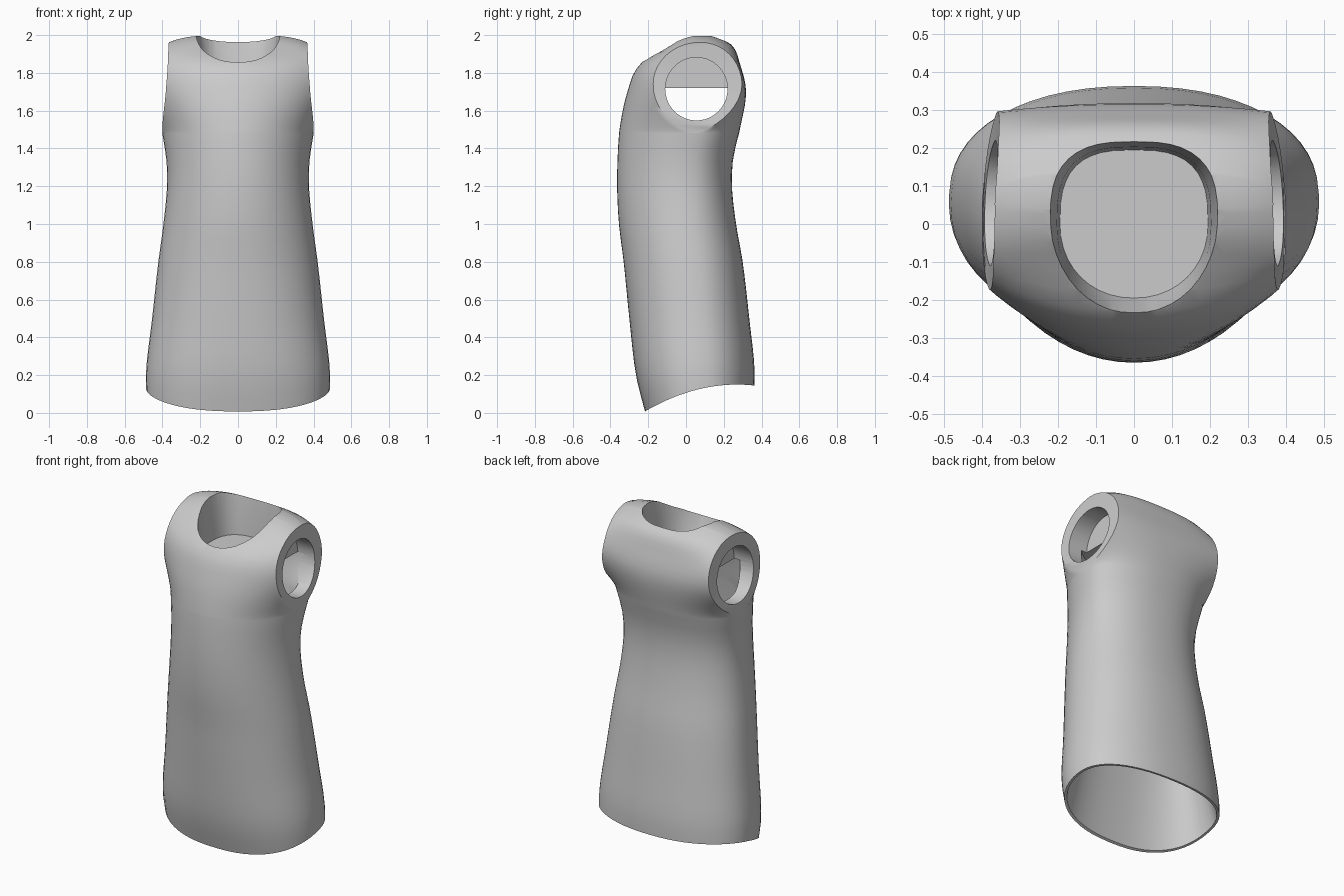
import bpy, bmesh
from math import sin, cos, asin, pi

cube = bpy.data.objects.get("Cube")
if cube:
    bpy.data.objects.remove(cube, do_unlink=True)

fabric = bpy.data.materials.new("grey_fabric")
fabric.use_nodes = True
GREY = (0.6, 0.6, 0.6, 1)
fabric.diffuse_color = GREY
fabric.node_tree.nodes["Principled BSDF"].inputs["Base Color"].default_value = GREY

# Body profile: height, half width, front y, back y, side y
PROFILE = [
    (0.0, .475, -.215, .345, .08), (.2, .488, -.265, .364, .07),
    (.5, .455, -.30, .335, .05), (.8, .422, -.33, .30, .02),
    (1.0, .395, -.355, .265, .0), (1.2, .376, -.365, .243, .0),
    (1.35, .38, -.362, .25, .02), (1.5, .402, -.352, .285, .05),
    (1.7, .387, -.31, .318, .07), (1.85, .377, -.24, .285, .07),
    (1.95, .372, -.075, .24, .07), (2.0, .367, .03, .14, .07),
]
SIDE = 14
YOKE_Z, YOKE_R, YOKE_DEPTH = 1.74, .26, .245


def profile(z):
    """Smooth interpolation of the body profile."""
    z = min(max(z, 0), 2)
    i = 0
    while i < len(PROFILE) - 2 and z > PROFILE[i + 1][0]:
        i += 1

    def slope(k, c):
        a, b = PROFILE[max(k - 1, 0)], PROFILE[min(k + 1, len(PROFILE) - 1)]
        return (b[c] - a[c]) / (b[0] - a[0])
    p, q = PROFILE[i], PROFILE[i + 1]
    h = q[0] - p[0]
    t = (z - p[0]) / h
    out = []
    for c in range(1, 5):
        d = (q[c] - p[c]) / h
        bend = (1 - t) * (slope(i, c) - d) - t * (slope(i + 1, c) - d)
        out.append(p[c] + h * t * (d + (1 - t) * bend))
    return out


def arc(w, flat, depth, power, t):
    """Rounded curve from the armhole edge (t=0) to the centre line (t=1)."""
    start = asin((flat / depth) ** (1 / power))
    a = start + (pi / 2 - start) * t
    return w * (max(cos(a), 0) / cos(start)) ** power, depth * sin(a) ** power


def section(z, k, inset):
    """Point k of the right half section, from back centre to front centre."""
    w, front, back, mid = profile(z)
    u = (z - YOKE_Z) / YOKE_R
    flat = YOKE_DEPTH * max(1 - u * u, 0) ** (.72 if u < 0 else .5)
    flat = max(flat - inset, .015)
    w -= inset
    if k <= SIDE:
        depth = max(back - inset - mid, flat * .92 + .005)
        x, y = arc(w - .1 * flat, flat * .92, depth, .9, 1 - k / SIDE)
        return x, mid + y
    depth = max(mid - front - inset, flat + .005)
    power = .85 + .15 * min(max(z, 0), 1)
    x, y = arc(w - .02 * flat, flat, depth, power, (k - SIDE - 1) / SIDE)
    return x, mid - y


def ring(level, inset):
    """One closed loop; levels up to 1 rise from the hem, then cross the yoke."""
    base = YOKE_Z - YOKE_R
    half = []
    for k in range(2 * SIDE + 2):
        if level <= 1:
            hem = .1
            for _ in range(6):
                hem = .15 - .6 * (.27 - section(hem, k, inset)[1]) ** 2
            z = hem + (base - hem) * level
        else:
            shrink = inset * 1.75
            z = YOKE_Z - shrink - (YOKE_R - shrink) * cos(pi * (level - 1))
        x, y = section(z, k, inset)
        drop = min(max((z - YOKE_Z) / YOKE_R, 0), 1)
        half.append((x, y, z - .04 * drop * (x / .37) ** 4))
    return half + [(-x, y, z) for x, y, z in half[-2:0:-1]]


def loft(bm, rings):
    loops = [[bm.verts.new(p) for p in r] for r in rings]
    for a, b in zip(loops, loops[1:]):
        for i in range(len(a)):
            j = (i + 1) % len(a)
            bm.faces.new((a[i], a[j], b[j], b[i]))
    return loops


def shoulder_cap(bm, loop):
    """Close the top of a body loop with strips running front to back."""
    n, last = len(loop), 2 * SIDE + 1
    for sign in (1, -1):
        for k in range(SIDE):
            quad = (k, k + 1, last - k - 1, last - k)
            bm.faces.new([loop[sign * i % n] for i in quad])


def finish(name, bm):
    bmesh.ops.remove_doubles(bm, verts=bm.verts, dist=1e-5)
    bmesh.ops.recalc_face_normals(bm, faces=bm.faces)
    mesh = bpy.data.meshes.new(name)
    bm.to_mesh(mesh)
    bm.free()
    mesh.materials.append(fabric)
    obj = bpy.data.objects.new(name, mesh)
    bpy.context.collection.objects.link(obj)
    return obj


def activate(obj):
    bpy.ops.object.select_all(action='DESELECT')
    obj.select_set(True)
    bpy.context.view_layer.objects.active = obj


def cutter(name, rings):
    """Closed loft used to open the body."""
    bm = bmesh.new()
    ends = loft(bm, rings)
    bm.faces.new(ends[0])
    bm.faces.new(ends[-1])
    obj = finish(name, bm)
    obj.hide_render = True
    return obj


# Dress body: outer wall and lining joined around a thin hem
levels = [i / 18 for i in range(18)] + [1 + i / 20 for i in range(21)]
outer = [ring(v, 0) for v in levels]
lining = [ring(v, .015 + .065 * min(v, 1)) for v in levels]
bm = bmesh.new()
loops = loft(bm, lining[::-1] + outer)
shoulder_cap(bm, loops[0])
shoulder_cap(bm, loops[-1])
dress = finish("dress_body", bm)

# Armhole cutters: one short tube through each shoulder
turn = [2 * pi * i / 40 for i in range(40)]
cutters = [cutter(name, [[(x * side, .055 + .165 * cos(a), 1.715 + .167 * sin(a))
                          for a in turn] for x in (.25, .6)])
           for name, side in (("left_armhole_cutter", 1), ("right_armhole_cutter", -1))]


# Neck cutter: flared opening, squarer at the back and longer at the front
def neck_loop(z, r, front):
    pts = []
    for a in turn:
        c, s = cos(a), sin(a)
        p = .7 if s > 0 else .95
        pts.append((r * abs(c) ** p * (1 if c > 0 else -1),
                    abs(s) ** p * (r if s > 0 else -front), z))
    return pts


cutters.append(cutter("neck_cutter", [
    neck_loop(1.74, .195, .195), neck_loop(1.86, .203, .235), neck_loop(2.1, .235, .26)]))

for tool in cutters:
    activate(dress)
    mod = dress.modifiers.new("opening", 'BOOLEAN')
    mod.operation = 'DIFFERENCE'
    mod.solver = 'EXACT'
    mod.object = tool
    bpy.ops.object.modifier_apply(modifier=mod.name)
    bpy.data.objects.remove(tool, do_unlink=True)

# Inner skirt: a sheet rising from the hem to a narrow ridge inside the body
bm = bmesh.new()
tent = loft(bm, [[(x * (1 - .55 * t), y + (.06 - y) * t * .98, z + (1.3 - z) * t)
                  for x, y, z in lining[0]] for t in (0, .25, .5, .75, 1)])
shoulder_cap(bm, tent[-1])
skirt = finish("inner_skirt", bm)

for obj in (dress, skirt):
    activate(obj)
    bpy.ops.object.shade_smooth_by_angle(angle=.7)
